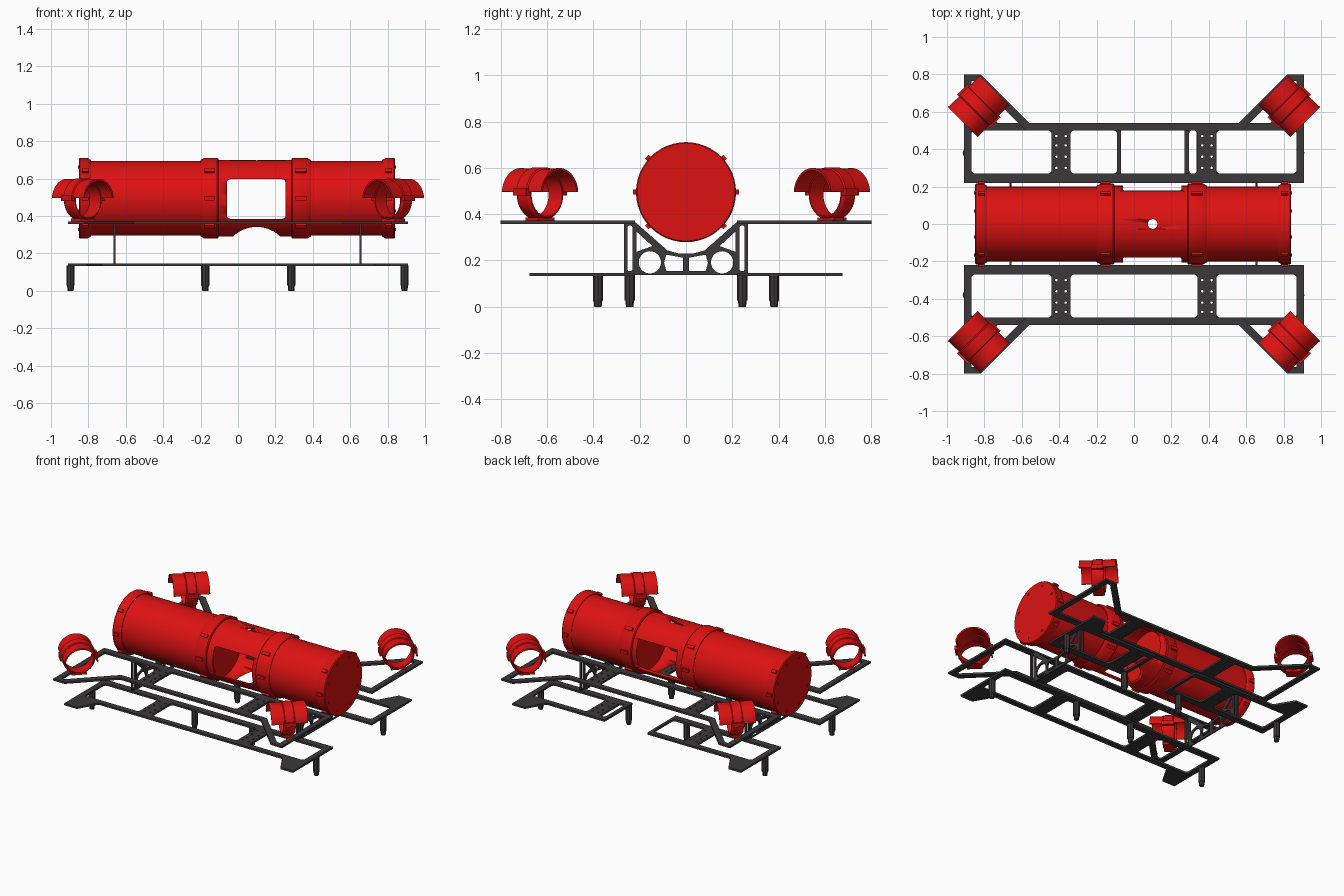
import bpy, bmesh, math
from mathutils import Matrix, Vector

if "Cube" in bpy.data.objects:
    bpy.data.objects.remove(bpy.data.objects["Cube"])


def material(name, color):
    m = bpy.data.materials.new(name)
    m.diffuse_color = (*color, 1)
    m.use_nodes = True
    m.node_tree.nodes["Principled BSDF"].inputs["Base Color"].default_value = m.diffuse_color
    return m


RED = material("red_paint", (0.72, 0.006, 0.006))
DARK = material("dark_plate", (0.045, 0.04, 0.042))
# Local (x, y, z) of flat plates mapped onto the YZ and XZ planes
TO_YZ = Matrix(((0, 0, 1, 0), (1, 0, 0, 0), (0, 1, 0, 0), (0, 0, 0, 1)))
TO_XZ = Matrix(((1, 0, 0, 0), (0, 0, -1, 0), (0, 1, 0, 0), (0, 0, 0, 1)))


def add_object(name, bm, mat):
    bmesh.ops.recalc_face_normals(bm, faces=bm.faces)
    me = bpy.data.meshes.new(name)
    bm.to_mesh(me)
    bm.free()
    me.materials.append(mat)
    me.shade_smooth()
    me.set_sharp_from_angle(angle=math.radians(32))
    ob = bpy.data.objects.new(name, me)
    bpy.context.collection.objects.link(ob)
    return ob


def rect(x0, x1, y0, y1, r=0.02, n=3):
    pts = []
    for cx, cy, a in ((x1 - r, y1 - r, 0), (x0 + r, y1 - r, 90),
                      (x0 + r, y0 + r, 180), (x1 - r, y0 + r, 270)):
        for i in range(n + 1):
            t = math.radians(a + 90 * i / n)
            pts.append((cx + r * math.cos(t), cy + r * math.sin(t)))
    return pts


def circle(cx, cy, r, n=8):
    return [(cx + r * math.cos(i * math.tau / n), cy + r * math.sin(i * math.tau / n))
            for i in range(n)]


def plate(name, loops, matrix, thick, mat=DARK):
    """Flat plate: first loop is the outline, the others are holes."""
    cu = bpy.data.curves.new(name, 'CURVE')
    cu.dimensions = '2D'
    cu.fill_mode = 'BOTH'
    cu.extrude = thick / 2
    for loop in loops:
        sp = cu.splines.new('POLY')
        sp.points.add(len(loop) - 1)
        for p, (x, y) in zip(sp.points, loop):
            p.co = (x, y, 0, 1)
        sp.use_cyclic_u = True
    tmp = bpy.data.objects.new("tmp", cu)
    bpy.context.collection.objects.link(tmp)
    dg = bpy.context.evaluated_depsgraph_get()
    me = bpy.data.meshes.new_from_object(tmp.evaluated_get(dg))
    bm = bmesh.new()
    bm.from_mesh(me)
    bpy.data.objects.remove(tmp)
    bmesh.ops.remove_doubles(bm, verts=bm.verts, dist=1e-5)
    bm.transform(matrix)
    return add_object(name, bm, mat)


def lathe(bm, profile, a0=0, a1=360, steps=48, closed=True):
    """Spin an (x, radius) profile around the X axis."""
    full = a1 - a0 >= 360
    rings = []
    for i in range(steps if full else steps + 1):
        t = math.radians(a0 + (a1 - a0) * i / steps)
        rings.append([bm.verts.new((x, r * math.cos(t), r * math.sin(t))) for x, r in profile])
    n = len(profile)
    for i in range(steps):
        A, B = rings[i], rings[(i + 1) % len(rings)]
        for j in range(n if closed else n - 1):
            k = (j + 1) % n
            bm.faces.new((A[j], A[k], B[k], B[j]))
    if not full:
        bm.faces.new(rings[0])
        bm.faces.new(rings[-1])
    elif not closed:
        bm.faces.new([r[0] for r in rings])
        bm.faces.new([r[-1] for r in rings])


def box(bm, center, size, rot=Matrix()):
    m = rot @ Matrix.Translation(center) @ Matrix.Diagonal((*size, 1))
    bmesh.ops.create_cube(bm, size=1, matrix=m)


# Hull: two sealed tubes with raised end rings
HZ = 0.495
UP = Matrix.Translation((0, 0, HZ))


def hull_tube(name, x0, x1, w0, w1):
    bm = bmesh.new()
    R, T = 0.216, 0.2
    lathe(bm, [(x0, R - 0.005), (x0 + 0.006, R), (x0 + w0 - 0.02, R), (x0 + w0, T + 0.004), (x0 + w0, T),
               (x1 - w1, T), (x1 - w1, T + 0.004), (x1 - w1 + 0.02, R), (x1 - 0.006, R), (x1, R - 0.005)],
          closed=False)
    # clamp lugs and tabs around each ring
    for x, w in ((x0 + w0 / 2, w0), (x1 - w1 / 2, w1)):
        for a in (0, 42, 138, 180, 222, 318):
            box(bm, (x, 0.216, 0), (w * 0.55, 0.024, 0.022), Matrix.Rotation(math.radians(a), 4, 'X'))
    bm.transform(UP)
    add_object(name, bm, RED)


hull_tube("hull_tube_left", -0.85, -0.105, 0.065, 0.095)
hull_tube("hull_tube_right", 0.285, 0.84, 0.105, 0.07)

# End cap screws
bm = bmesh.new()
for x in (-0.851, 0.841):
    for i in range(8):
        a = (i + 0.5) * math.tau / 8
        bmesh.ops.create_cone(bm, cap_ends=True, segments=8, radius1=0.008, radius2=0.008, depth=0.008,
                              matrix=Matrix.Translation((x, 0.18 * math.cos(a), HZ + 0.18 * math.sin(a)))
                              @ Matrix.Rotation(math.pi / 2, 4, 'Y'))
add_object("end_cap_screws", bm, RED)

# Hollow middle section with side windows, bottom arch and top hole
bm = bmesh.new()
lathe(bm, [(-0.108, 0.205), (0.288, 0.205), (0.288, 0.192), (-0.108, 0.192)])
bm.transform(UP)
middle = add_object("hull_middle", bm, RED)
cutters = [plate("cut_window", [rect(-0.06, 0.255, 0.385, 0.597)], TO_XZ, 1),
           plate("cut_arch", [circle(0.1, 0.161, 0.181, 48)], TO_XZ, 1),
           plate("cut_hole", [circle(0.1, 0, 0.026, 20)], Matrix.Translation((0, 0, 0.7)), 0.2)]
for c in cutters:
    c.hide_render = True
    mod = middle.modifiers.new(c.name, 'BOOLEAN')
    mod.operation = 'DIFFERENCE'
    mod.solver = 'EXACT'
    mod.object = c
cut_mesh = bpy.data.meshes.new_from_object(middle.evaluated_get(bpy.context.evaluated_depsgraph_get()))
middle.modifiers.clear()
middle.data = cut_mesh
for c in cutters:
    bpy.data.objects.remove(c)

# Upper and lower side frames
def at_z(z, s):
    return Matrix.Translation((0, 0, z)) @ Matrix.Diagonal((1, s, 1, 1))


def both(half):
    """Mirror a half outline (listed on +x) to close it."""
    return half + [(-x, y) for x, y in reversed(half)]


def bolts(cx):
    return [circle(cx + dx, y, 0.007) for dx in (-0.025, 0.025) for y in (0.3, 0.36, 0.42, 0.47)]


end_bay = [(0.44, 0.27), (0.87, 0.27), (0.87, 0.765), (0.845, 0.765), (0.58, 0.5), (0.44, 0.5)]
upper_outline = both([(0.91, 0.22), (0.91, 0.8), (0.82, 0.8), (0.56, 0.54)])
lower_outline = both([(0.91, 0.22), (0.91, 0.675), (0.81, 0.675), (0.73, 0.54)])
lower_bays = [rect(0.44, 0.87, 0.27, 0.5), rect(-0.87, -0.44, 0.27, 0.5)]
for s, side in ((-1, "front"), (1, "back")):
    plate("upper_frame_" + side, [upper_outline, end_bay, [(-x, y) for x, y in end_bay],
          rect(-0.34, 0.34, 0.27, 0.5)] + bolts(-0.39) + bolts(0.39), at_z(0.365, s), 0.014)
plate("lower_frame_front", [lower_outline, rect(-0.34, 0.34, 0.27, 0.5)] + lower_bays
      + bolts(-0.39) + bolts(0.39), at_z(0.14, -1), 0.014)
# the back lower frame is split in the middle
plate("lower_frame_back_right", [[(0.27, 0.22)] + lower_outline[:4] + [(0.27, 0.54)], lower_bays[0],
      rect(0.295, 0.335, 0.27, 0.5, 0.015)] + bolts(0.39), at_z(0.14, 1), 0.014)
plate("lower_frame_back_left", [lower_outline[4:] + [(-0.07, 0.22), (-0.07, 0.54)], lower_bays[1],
      rect(-0.34, -0.09, 0.27, 0.5)] + bolts(-0.39), at_z(0.14, 1), 0.014)

# Cross brackets that join the frames and cradle the hull
outline = both([(0.03, 0.23), (0.08, 0.243), (0.216, 0.363), (0.268, 0.363), (0.268, 0.137)])
holes = [rect(0.232, 0.252, 0.155, 0.35, 0.005), circle(0.156, 0.192, 0.048, 32),
         [(0.214, 0.325), (0.214, 0.237), (0.19, 0.246), (0.145, 0.262)],
         [(0.012, 0.212), (0.012, 0.155), (0.085, 0.155), (0.095, 0.19), (0.085, 0.225)]]
holes += [[(-x, y) for x, y in h] for h in holes]
for x, side in ((-0.66, "left"), (0.655, "right")):
    plate("cross_bracket_" + side, [outline] + holes, Matrix.Translation((x, 0, 0)) @ TO_YZ, 0.011)

# Feet
for i, (x, y) in enumerate(((-0.895, 0.38), (-0.175, 0.243), (0.285, 0.243), (0.89, 0.38))):
    for s, side in ((-1, "front"), (1, "back")):
        bm = bmesh.new()
        for r1, r2, z0, z1 in ((0.022, 0.022, 0.028, 0.136), (0.016, 0.019, 0, 0.028)):
            bmesh.ops.create_cone(bm, cap_ends=True, segments=8, radius1=r1, radius2=r2, depth=z1 - z0,
                                  matrix=Matrix.Translation((x, s * y, (z0 + z1) / 2)))
        add_object(f"foot_{side}_{i + 1}", bm, DARK)

# Vectored thruster guards: ring with a wider hood, turned 45 degrees
for sx, nx in ((-1, "left"), (1, "right")):
    for sy, ny in ((-1, "front"), (1, "back")):
        bm = bmesh.new()
        lathe(bm, [(-0.042, 0.1), (-0.03, 0.108), (0.03, 0.108), (0.042, 0.1), (0.042, 0.094), (-0.042, 0.094)],
              steps=32)
        lathe(bm, [(-0.12, 0.114), (-0.035, 0.111), (-0.03, 0.117), (0.03, 0.117), (0.035, 0.111),
                   (0.12, 0.114), (0.12, 0.104), (-0.12, 0.104)], 6, 174, 24)
        for s in (-1, 1):
            box(bm, (0, s * 0.114, 0.01), (0.08, 0.022, 0.03))
        box(bm, (0, 0, -0.106), (0.075, 0.1, 0.014))
        bm.transform(Matrix.Translation((sx * 0.83, sy * 0.63, 0.485))
                     @ Matrix.Rotation(-sx * sy * math.pi / 4, 4, 'Z'))
        add_object(f"thruster_guard_{ny}_{nx}", bm, RED)
